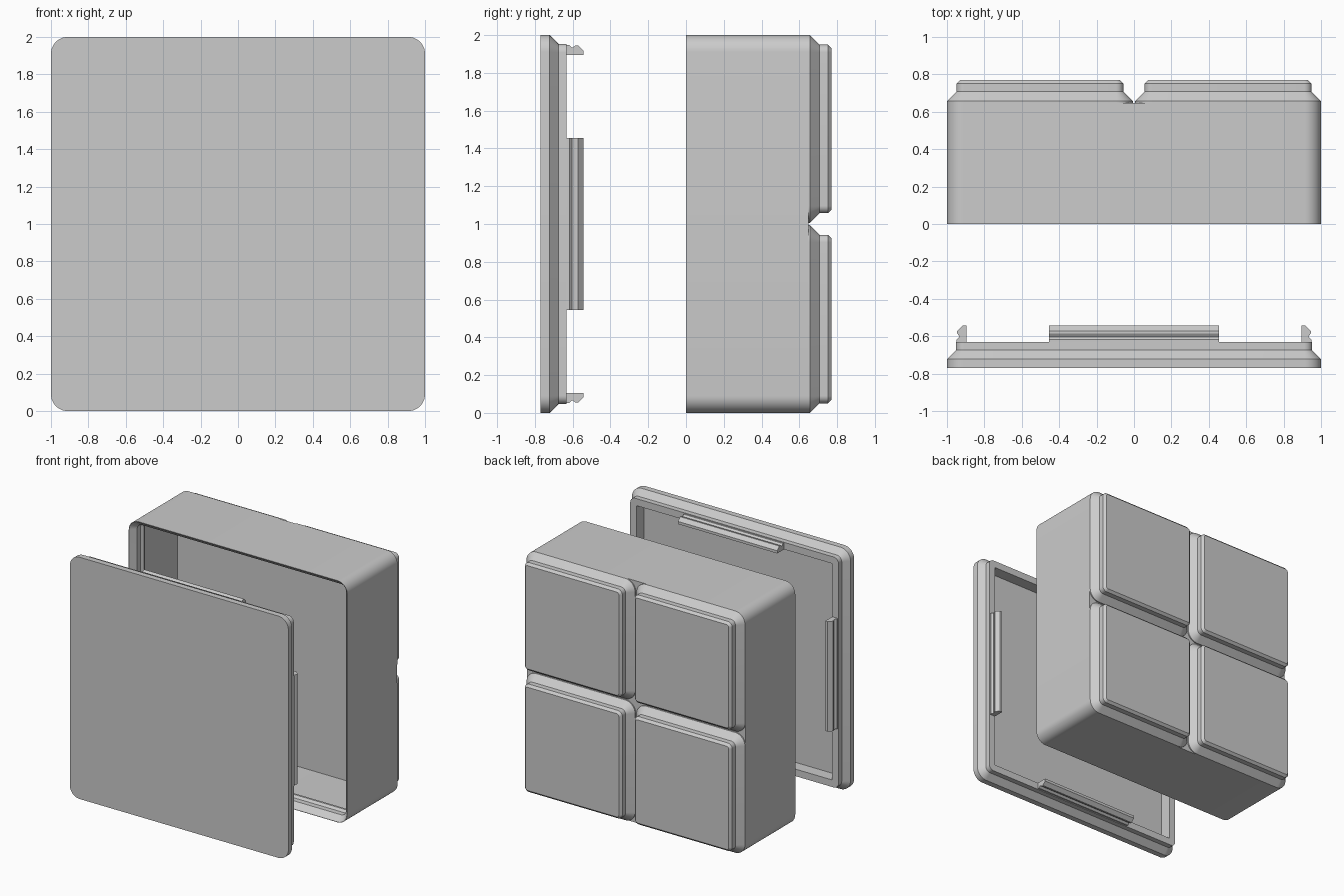
import bpy, bmesh
from math import sin, cos, pi, radians
from mathutils import Matrix, Vector

if "Cube" in bpy.data.objects:
    bpy.data.objects.remove(bpy.data.objects["Cube"])


def ring(half, r, y, cx=0.0, cz=1.0, seg=10):
    """Rounded square in the xz plane at depth y."""
    pts = []
    for k, (sx, sz) in enumerate([(1, 1), (-1, 1), (-1, -1), (1, -1)]):
        for i in range(seg + 1):
            a = pi / 2 * (k + i / seg)
            pts.append((cx + sx * (half - r) + r * cos(a), y,
                        cz + sz * (half - r) + r * sin(a)))
    return pts


def finish(bm, name):
    bmesh.ops.recalc_face_normals(bm, faces=bm.faces)
    me = bpy.data.meshes.new(name)
    bm.to_mesh(me)
    bm.free()
    ob = bpy.data.objects.new(name, me)
    bpy.context.collection.objects.link(ob)
    bpy.ops.object.select_all(action='DESELECT')
    ob.select_set(True)
    bpy.context.view_layer.objects.active = ob
    bpy.ops.object.shade_smooth_by_angle(angle=radians(25))
    return ob


def loft(name, sections, cx=0.0, cz=1.0):
    """Skin (half size, corner radius, y) sections and cap both ends."""
    bm = bmesh.new()
    rings = [[bm.verts.new(p) for p in ring(h, r, y, cx, cz)] for h, r, y in sections]
    n = len(rings[0])
    for a, b in zip(rings, rings[1:]):
        for i in range(n):
            j = (i + 1) % n
            bm.faces.new((a[i], a[j], b[j], b[i]))
    bm.faces.new(rings[0])
    bm.faces.new(rings[-1])
    return finish(bm, name)


# Open box: outside wall, stacking lip, then inside wall and floor
loft("box_body", [
    (1.0, 0.09, 0.648), (1.0, 0.09, 0.0), (0.997, 0.087, 0.0),
    (0.955, 0.045, 0.046), (0.955, 0.045, 0.09), (0.937, 0.03, 0.108),
    (0.937, 0.03, 0.125), (0.977, 0.067, 0.165), (0.977, 0.067, 0.602)])

# Four stepped feet on the back
for ix in (-1, 1):
    for iz in (-1, 1):
        loft("foot", [
            (0.497, 0.09, 0.648), (0.497, 0.09, 0.657), (0.446, 0.04, 0.708),
            (0.446, 0.04, 0.751), (0.427, 0.02, 0.77)],
            ix * 0.503, 1 + iz * 0.503)

# Lid: plate, bevelled step and recessed inside
loft("lid", [
    (1.0, 0.09, -0.77), (1.0, 0.09, -0.722), (0.953, 0.045, -0.675),
    (0.953, 0.045, -0.632), (0.895, 0.006, -0.632), (0.895, 0.006, -0.73)])

# Snap clips, one along each side of the lid
clip = [(0.895, -0.634), (0.948, -0.634), (0.948, -0.618), (0.933, -0.603),
        (0.945, -0.585), (0.945, -0.571), (0.917, -0.543), (0.895, -0.543)]
for k in range(4):
    bm = bmesh.new()
    ends = [[bm.verts.new((d, y, z)) for d, y in clip] for z in (-0.455, 0.455)]
    for i in range(len(clip)):
        j = (i + 1) % len(clip)
        bm.faces.new((ends[0][i], ends[0][j], ends[1][j], ends[1][i]))
    for e in ends:
        bm.faces.new(e)
    bm.transform(Matrix.Translation(Vector((0, 0, 1))) @ Matrix.Rotation(k * pi / 2, 4, 'Y'))
    finish(bm, "snap_clip")
